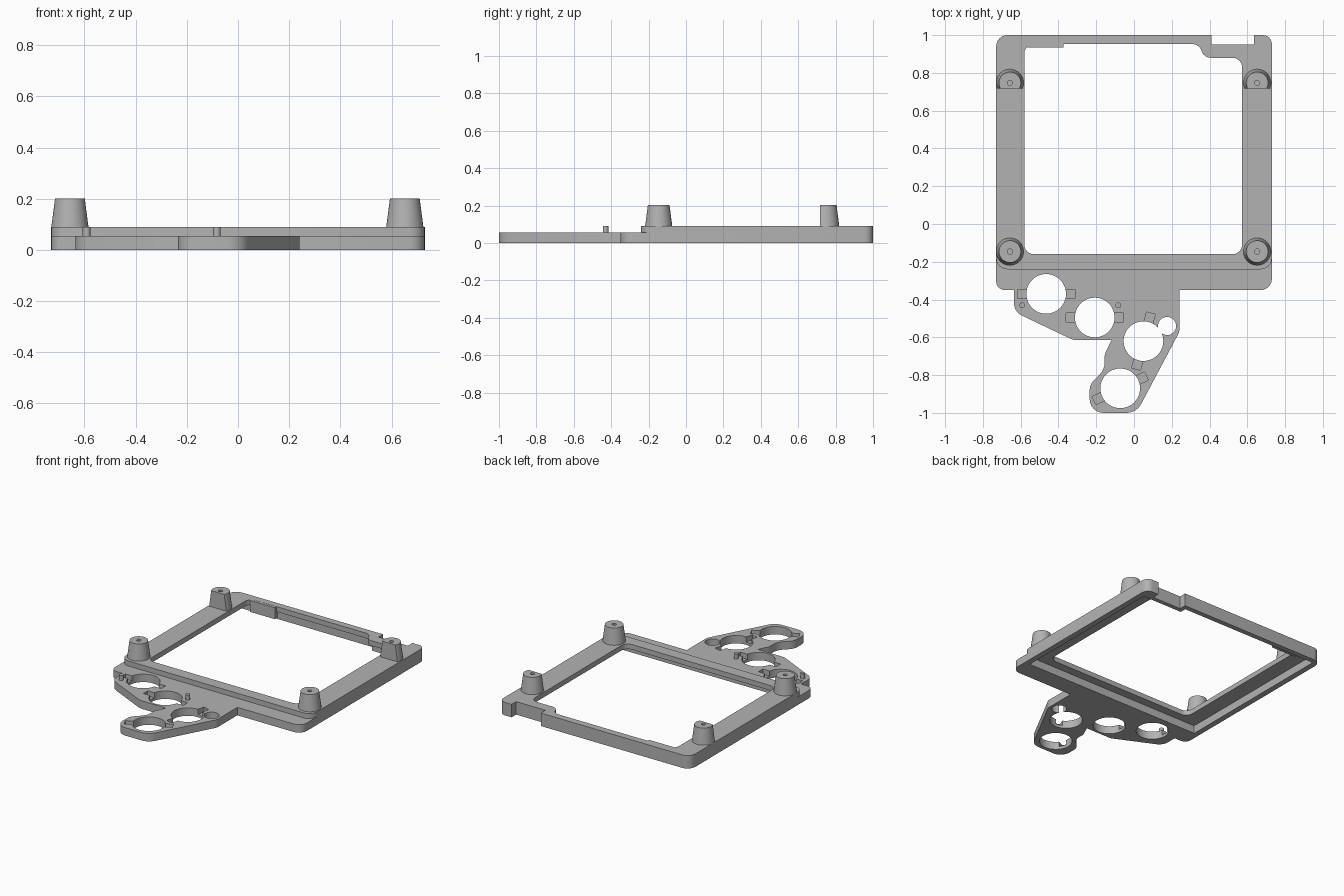
import bpy
import bmesh
from math import pi, cos, sin
from mathutils import Vector, Matrix

cube = bpy.data.objects.get("Cube")
if cube:
    bpy.data.objects.remove(cube, do_unlink=True)

grey = bpy.data.materials.new("light grey plastic")
grey.use_nodes = True
GREY = (0.45, 0.45, 0.45, 1)
grey.diffuse_color = GREY
grey.node_tree.nodes["Principled BSDF"].inputs["Base Color"].default_value = GREY

TOP = 0.09      # height of the frame
STEP = 0.055    # height of the front plate


def rounded(corners, steps=6):
    """Outline from (x, y, radius) corners."""
    pts = []
    for i, (x, y, r) in enumerate(corners):
        p = Vector((x, y))
        if r == 0:
            pts.append(p)
            continue
        a = p - Vector(corners[i - 1][:2])
        b = Vector(corners[(i + 1) % len(corners)][:2]) - p
        turn = abs(a.angle(b))
        cut = r * abs(sin(turn / 2) / cos(turn / 2))
        cut = min(cut, a.length * 0.49, b.length * 0.49)
        start, end = p - a.normalized() * cut, p + b.normalized() * cut
        # circular arc between the two tangent points
        radius = cut / abs(sin(turn / 2) / cos(turn / 2))
        centre = p + ((start + end) / 2 - p).normalized() * radius / cos(turn / 2)
        s, e = start - centre, end - centre
        sweep = s.angle_signed(e)
        for k in range(steps + 1):
            pts.append(centre + Matrix.Rotation(-sweep * k / steps, 2) @ s)
    return pts


def prism(name, pts, z0, z1):
    bm = bmesh.new()
    face = bm.faces.new([bm.verts.new((p[0], p[1], z0)) for p in pts])
    new = bmesh.ops.extrude_face_region(bm, geom=[face])["geom"]
    bmesh.ops.translate(bm, vec=(0, 0, z1 - z0),
                        verts=[v for v in new if isinstance(v, bmesh.types.BMVert)])
    bmesh.ops.recalc_face_normals(bm, faces=bm.faces)
    return finish(name, bm)


def finish(name, bm):
    me = bpy.data.meshes.new(name)
    bm.to_mesh(me)
    bm.free()
    me.materials.append(grey)
    ob = bpy.data.objects.new(name, me)
    bpy.context.collection.objects.link(ob)
    return ob


def disc(x, y, r, n=48):
    return [(x + r * cos(2 * pi * i / n), y + r * sin(2 * pi * i / n)) for i in range(n)]


def rect(x, y, w, h, angle=0):
    rot = Matrix.Rotation(angle, 2)
    return [Vector((x, y)) + rot @ Vector((w * i / 2, h * j / 2))
            for i, j in ((-1, -1), (1, -1), (1, 1), (-1, 1))]


def carve(target, pts, z0, z1):
    cutter = prism("cutter", pts, z0, z1)
    cutter.hide_render = True
    mod = target.modifiers.new("carve", "BOOLEAN")
    mod.operation, mod.solver, mod.object = "DIFFERENCE", "EXACT", cutter
    bpy.context.view_layer.objects.active = target
    bpy.ops.object.modifier_apply(modifier=mod.name)
    bpy.data.objects.remove(cutter, do_unlink=True)


def smooth(ob):
    bpy.ops.object.select_all(action="DESELECT")
    ob.select_set(True)
    bpy.context.view_layer.objects.active = ob
    bpy.ops.object.shade_smooth_by_angle(angle=0.5)


# Frame and button plate, one outline with the notch at the back
frame = prism("frame_and_button_plate", rounded([
    (-.73, 1, .06), (-.73, -.35, .06), (-.635, -.35, 0), (-.635, -.465, .07),
    (-.32, -.615, .08), (-.12, -.615, 0), (-.155, -.69, .05), (-.155, -.77, .1),
    (-.235, -.85, .08), (-.235, -1, .09), (.013, -1, .09), (.24, -.572, .05),
    (.24, -.35, 0), (.73, -.35, .06), (.73, 1, .06), (.635, 1, 0),
    (.635, .95, 0), (.41, .95, 0), (.41, 1, 0)]), 0, TOP)

# Lowered front plate, leaving rounded frame corners
ledge = rounded([(-.73, -.24, .06), (.73, -.24, .06), (.73, 0, 0), (-.73, 0, 0)])[:14]
carve(frame, [(-.8, -1.1), (.8, -1.1), (.8, ledge[-1].y), *reversed(ledge),
              (-.8, ledge[0].y)], STEP, 0.2)

# Underside recess, stepping around the notch
carve(frame, [(-.69, -.22), (.69, -.22), (.69, .92), (.38, .92), (.38, .965),
              (-.69, .965)], -.1, STEP)

# Main opening
carve(frame, rounded([(-.58, -.16, .05), (.572, -.16, .05), (.572, .88, .05),
                      (.37, .88, .05), (.345, .953, .06), (-.58, .953, .05)]), -.1, .2)

# Button holes, each with a pair of shallow pockets
for x, y, angle in ((-.465, -.37, 0), (-.208, -.495, 0),
                    (.05, -.62, 1.31), (-.073, -.87, .44)):
    for side in (-1, 1):
        carve(frame, rect(x + side * .123 * cos(angle), y + side * .123 * sin(angle),
                          .06, .048, angle), .02, .2)
    carve(frame, disc(x, y, .105), -.1, .2)
carve(frame, disc(.175, -.54, .048, 32), -.1, .2)
smooth(frame)

# Small lip inside the back wall
prism("back_lip", rect(-.468, .95, .19, .03), 0.01, TOP - .001)

# Locating pegs on the button plate
for name, x in (("right_peg", -.592), ("left_peg", -.083)):
    smooth(prism(name, disc(x, -.43, .015, 20), STEP - .01, TOP))

# Tapered corner posts with screw holes; the back pair is cut flat
for side, x in (("right", -.657), ("left", .652)):
    for end, y in (("front", -.146), ("back", .747)):
        bm = bmesh.new()
        bmesh.ops.create_cone(bm, cap_ends=True, segments=48, radius1=.073,
                              radius2=.058, depth=.115,
                              matrix=Matrix.Translation((x, y, .1445)))
        post = finish(f"{end}_{side}_post", bm)
        carve(post, disc(x, y, .014, 20), .12, .3)
        if end == "back":
            carve(post, rect(x, y - .13, .3, .2), 0, .3)
        smooth(post)
